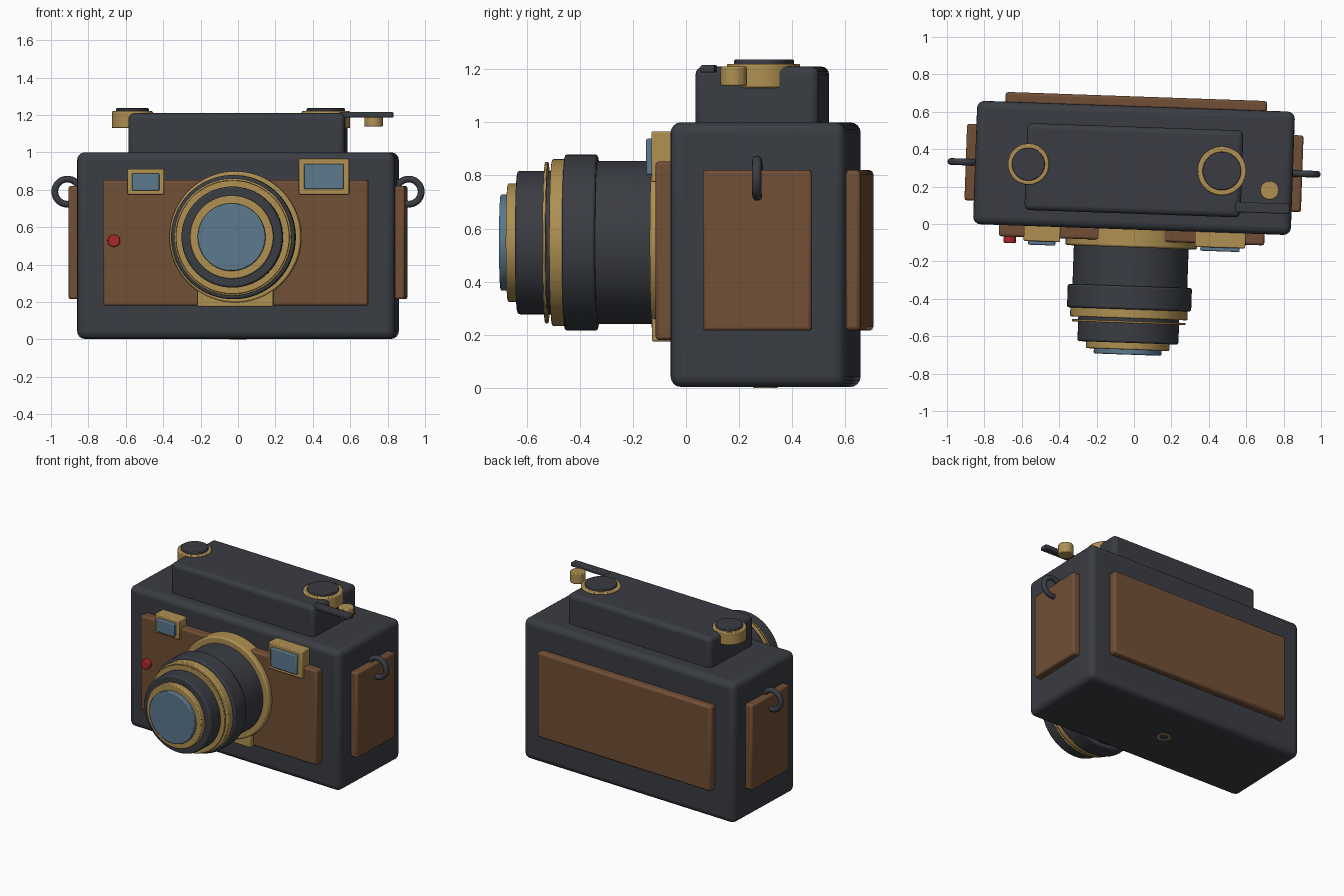
import bpy, bmesh, math
from mathutils import Matrix, Vector

if "Cube" in bpy.data.objects:
    bpy.data.objects.remove(bpy.data.objects["Cube"])

# The whole camera is turned 2 degrees about the body centre
BASE = Matrix.Translation((0, 0.3, 0)) @ Matrix.Rotation(math.radians(-2), 4, 'Z')
LENS_Z = 0.547


def material(name, rgb):
    m = bpy.data.materials.new(name)
    m.diffuse_color = (*rgb, 1)
    m.use_nodes = True
    m.node_tree.nodes["Principled BSDF"].inputs["Base Color"].default_value = m.diffuse_color
    return m


DARK = material("dark_metal", (0.042, 0.046, 0.056))
BROWN = material("brown_leather", (0.165, 0.078, 0.037))
BRASS = material("brass", (0.43, 0.28, 0.085))
GLASS = material("blue_glass", (0.107, 0.19, 0.265))
RED = material("red_paint", (0.40, 0.02, 0.02))


def finish(name, bm, mat, bevel=0.0, segs=3):
    me = bpy.data.meshes.new(name)
    bmesh.ops.recalc_face_normals(bm, faces=bm.faces)
    bm.to_mesh(me)
    bm.free()
    me.materials.append(mat)
    ob = bpy.data.objects.new(name, me)
    bpy.context.collection.objects.link(ob)
    ob.matrix_world = BASE
    if bevel:
        b = ob.modifiers.new("bevel", 'BEVEL')
        b.width, b.segments = bevel, segs
        b.limit_method, b.angle_limit = 'ANGLE', math.radians(40)
    bpy.ops.object.select_all(action='DESELECT')
    ob.select_set(True)
    bpy.context.view_layer.objects.active = ob
    bpy.ops.object.shade_smooth_by_angle(angle=math.radians(35))
    return ob


def box(name, x, y, z, mat, bevel=0.01, segs=2):
    """Box from (min, max) ranges."""
    bm = bmesh.new()
    bmesh.ops.create_cube(bm, size=1)
    for v in bm.verts:
        v.co = Vector([r[0] if c < 0 else r[1] for c, r in zip(v.co, (x, y, z))])
    return finish(name, bm, mat, bevel, segs)


def disc(name, centre, radius, span, mat, axis='Z', bevel=0.005, sides=64):
    """Cylinder along Z or Y; span is its range on that axis."""
    bm = bmesh.new()
    bmesh.ops.create_cone(bm, cap_ends=True, segments=sides, radius1=radius,
                          radius2=radius, depth=span[1] - span[0])
    mid = (span[0] + span[1]) / 2
    if axis == 'Y':
        m = Matrix.Translation((centre[0], mid, centre[1])) @ Matrix.Rotation(math.pi / 2, 4, 'X')
    else:
        m = Matrix.Translation((centre[0], centre[1], mid))
    bmesh.ops.transform(bm, matrix=m, verts=bm.verts)
    return finish(name, bm, mat, bevel, 2)


def ring(name, centre, major, minor, mat, n=40, k=12):
    """Torus lying in the XZ plane."""
    bm = bmesh.new()
    rows = []
    for i in range(n):
        a = 2 * math.pi * i / n
        row = []
        for j in range(k):
            b = 2 * math.pi * j / k
            r = major + minor * math.cos(b)
            row.append(bm.verts.new((centre[0] + r * math.cos(a), centre[1] + minor * math.sin(b),
                                     centre[2] + r * math.sin(a))))
        rows.append(row)
    for i in range(n):
        p, q = rows[i], rows[(i + 1) % n]
        for j in range(k):
            bm.faces.new((p[j], q[j], q[(j + 1) % k], p[(j + 1) % k]))
    return finish(name, bm, mat)


# Body and top housing
box("body", (-0.85, 0.85), (-0.33, 0.33), (0.003, 1.0), DARK, 0.04, 4)
box("top_housing", (-0.578, 0.578), (-0.245, 0.22), (0.95, 1.21), DARK, 0.03, 4)

# Leather panels
box("front_panel", (-0.71, 0.71), (-0.39, -0.32), (0.18, 0.852), BROWN, 0.012)
box("back_panel", (-0.70, 0.70), (0.32, 0.382), (0.215, 0.82), BROWN, 0.015)

# Side panels and strap rings
for side, s in (("left", -1), ("right", 1)):
    box(side + "_side_panel", sorted((s * 0.84, s * 0.90)), (-0.205, 0.205), (0.215, 0.82), BROWN, 0.012)
    ring(side + "_strap_ring", (s * 0.913, 0, 0.79), 0.067, 0.018, DARK)

# Lens mount
disc("lens_mount_flange", (0, LENS_Z), 0.352, (-0.425, -0.32), BRASS, 'Y', 0.01, 96)
box("lens_mount_foot", (-0.203, 0.203), (-0.422, -0.32), (0.175, 0.32), BRASS, 0.006)

# Lens barrel, back to front
for name, r, back, front, mat, bev in (
        ("lens_barrel", 0.307, -0.40, -0.66, DARK, 0.006),
        ("focus_ring", 0.332, -0.632, -0.757, DARK, 0.010),
        ("lens_core", 0.27, -0.74, -0.936, DARK, 0.010),
        ("aperture_ring", 0.314, -0.75, -0.805, BRASS, 0.006),
        ("thin_trim_ring", 0.304, -0.819, -0.831, BRASS, 0.003),
        ("front_lens_rim", 0.223, -0.92, -0.972, BRASS, 0.006),
        ("front_glass", 0.181, -0.96, -0.999, GLASS, 0.006)):
    disc(name, (0, LENS_Z), r, (front, back), mat, 'Y', bev, 96)

# Viewfinder windows: frame with glass
for name, cx, w, z, gw, gz in (
        ("small_window", -0.479, 0.195, (0.775, 0.91), 0.145, (0.795, 0.887)),
        ("viewfinder", 0.474, 0.27, (0.775, 0.966), 0.21, (0.803, 0.939))):
    box(name + "_frame", (cx - w / 2, cx + w / 2), (-0.41, -0.32), z, BRASS, 0.006)
    box(name + "_glass", (cx - gw / 2, cx + gw / 2), (-0.43, -0.40), gz, GLASS, 0.006)

# Red front button
disc("red_button", (-0.65, 0.527), 0.033, (-0.425, -0.38), RED, 'Y', 0.006, 32)

# Top knobs: brass rim with dark cap
for name, x, r, cap in (("rewind_knob", -0.565, 0.11, 0.088), ("winding_knob", 0.47, 0.13, 0.103)):
    disc(name, (x, 0), r, (1.13, 1.22), BRASS, bevel=0.006)
    disc(name + "_cap", (x, 0), cap, (1.20, 1.236), DARK, bevel=0.005)

# Winding lever and shutter button
box("winding_lever", (0.55, 0.838), (-0.217, -0.163), (1.187, 1.215), DARK, 0.006)
disc("shutter_button", (0.729, -0.095), 0.05, (1.137, 1.21), BRASS, bevel=0.006, sides=40)

# Tripod socket
disc("tripod_socket", (0, 0), 0.045, (0.0, 0.02), BRASS, bevel=0, sides=40)
disc("tripod_socket_hole", (0, 0), 0.03, (-0.0005, 0.02), DARK, bevel=0, sides=40)
